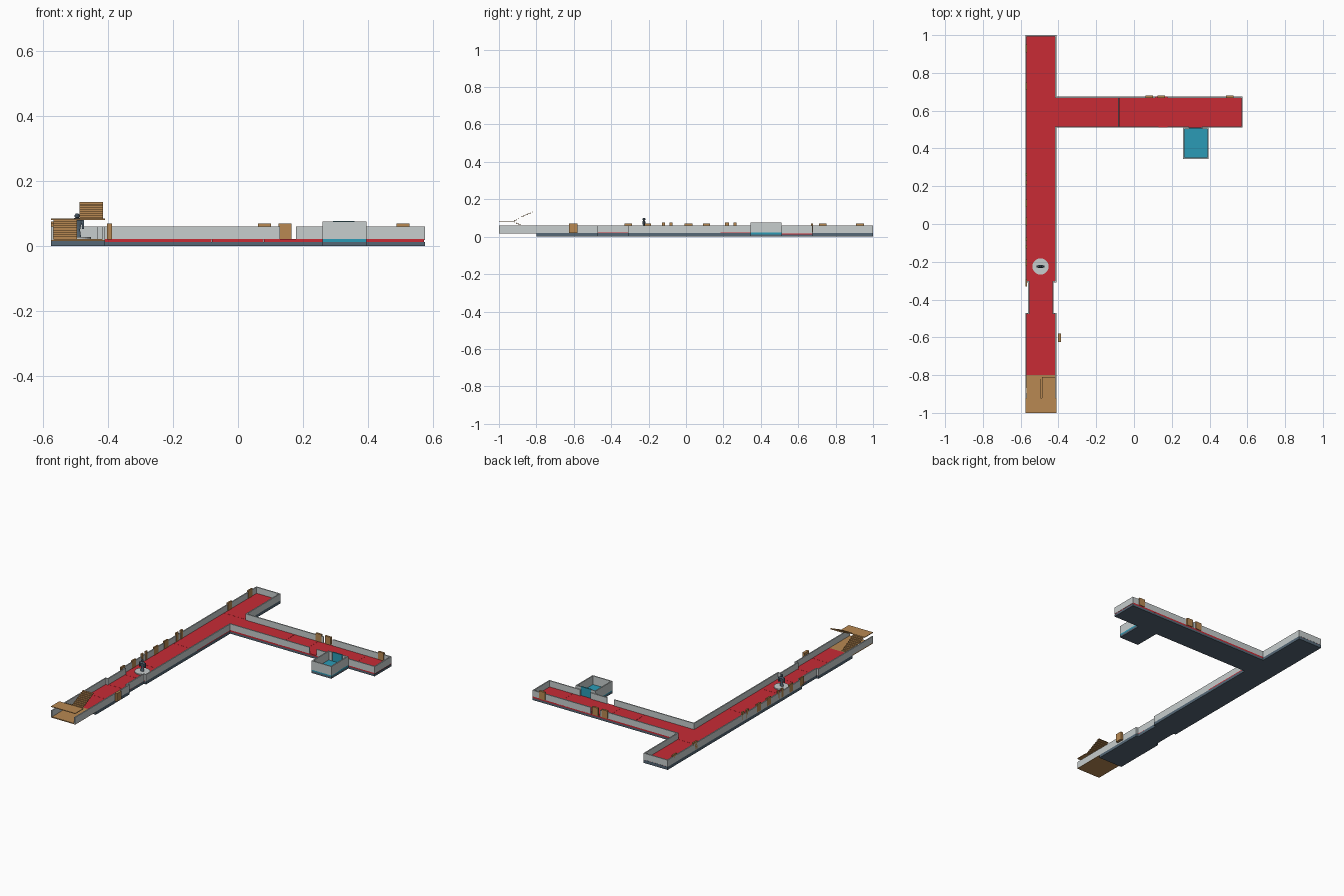
import bpy, bmesh, math
from mathutils import Vector

old = bpy.data.objects.get("Cube")
if old:
    bpy.data.objects.remove(old)


def material(name, rgb):
    m = bpy.data.materials.new(name)
    m.use_nodes = True
    m.diffuse_color = (*rgb, 1)
    m.node_tree.nodes["Principled BSDF"].inputs["Base Color"].default_value = (*rgb, 1)
    return m


RED = material("red carpet", (0.58, 0.024, 0.036))
GREY = material("pale grey wall", (0.57, 0.61, 0.61))
SLATE = material("slate", (0.09, 0.135, 0.18))
WOOD = material("wood", (0.48, 0.25, 0.085))
TEAL = material("teal", (0.024, 0.33, 0.47))


def finish(name, bm, mat):
    mesh = bpy.data.meshes.new(name)
    bm.to_mesh(mesh)
    bm.free()
    mesh.materials.append(mat)
    ob = bpy.data.objects.new(name, mesh)
    bpy.context.collection.objects.link(ob)
    return ob


def add_box(bm, x, y, z):
    verts = bmesh.ops.create_cube(bm, size=1)["verts"]
    for v in verts:
        v.co = Vector([(a + b) / 2 + c * (b - a) for (a, b), c in zip((x, y, z), v.co)])


def box(name, x, y, z, mat):
    bm = bmesh.new()
    add_box(bm, x, y, z)
    return finish(name, bm, mat)


T = 0.007                     # wall thickness
BASE, FLOOR, TOP = 0.013, 0.022, 0.06
L, R = -0.575, -0.41          # main hall sides
F, B = 0.51, 0.675            # side hall front and back
END = 0.575                   # side hall end
N1, N2 = -0.47, -0.31         # narrow passage
NL, NR = -0.56, -0.425


def wall_x(name, y, runs, top=TOP, low=FLOOR - 0.002):
    """Walls along x, occupying y to y + T."""
    bm = bmesh.new()
    for run in runs:
        add_box(bm, run, (y, y + T), (low, top))
    finish(name, bm, GREY)


def wall_y(name, x, runs, top=TOP, low=FLOOR - 0.004):
    """Walls along y, occupying x to x + T."""
    bm = bmesh.new()
    for run in runs:
        add_box(bm, (x, x + T), run, (low, top))
    finish(name, bm, GREY)


# Foundations
for name, x, y in (("main_base_front", (L, R), (-0.8, N1)),
                   ("main_base_narrow", (NL, NR), (N1, N2)),
                   ("main_base_back", (L, R), (N2, 1))):
    box(name, x, y, (0, 0.019), SLATE)
box("side_base", (R, END), (F, B), (0, BASE), SLATE)
box("room_base", (0.26, 0.395), (0.345, F), (0, BASE), SLATE)

# Carpet sections
cuts = [-0.8, -0.635, N1, N2, -0.14, 0.185, B, 1]
for i, (a, b) in enumerate(zip(cuts, cuts[1:])):
    x = (NL, NR) if a == N1 else (L + T, R - T)
    if a == 0.185:
        x = (L + T, R)
    box(f"main_carpet_{i}", x, (a, b - 0.001), (0.017, FLOOR), RED)
cuts = [R, -0.08, 0.08, 0.41, END - 0.001]
for i, (a, b) in enumerate(zip(cuts, cuts[1:])):
    box(f"side_carpet_{i}", (a, b - 0.001), (F, B), (BASE, FLOOR), RED)

# Main hall walls
wall_y("main_wall_west", L, [(-1, N1), (N2, 1)])
wall_y("main_wall_east", R - T, [(-1, N1), (N2, F + T), (B - T, 1)])
wall_y("narrow_wall_west", NL, [(N1, N2)])
wall_y("narrow_wall_east", NR - T, [(N1, N2)])
wall_x("main_wall_back", 1 - T, [(L, R)])
for y in (N1 - T, N2):
    wall_x("narrow_return", y, [(L, NL + T), (NR - T, R)])

# Side hall walls, with openings
wall_x("side_wall_front", F, [(R, 0.13), (0.178, 0.29), (0.36, END)])
wall_x("side_wall_back", B - T, [(R, 0.115), (0.178, END)])
wall_y("side_wall_end", END - T, [(F, B)])

# Small teal room
box("room_floor", (0.26, 0.395), (0.345, F), (BASE, FLOOR), TEAL)
wall_x("room_wall_front", 0.345, [(0.26, 0.395)], 0.075)
for x in (0.26, 0.395 - T):
    wall_y("room_wall_side", x, [(0.345, F)], 0.075)
wall_x("room_wall_back", F - T, [(0.26, 0.29), (0.36, 0.395)], 0.075)
box("room_door", (0.292, 0.358), (F - 0.008, F), (FLOOR, 0.077), TEAL)

# Wooden doors
for y, w in ((-0.31, 0.04), (-0.205, 0.035), (-0.12, 0.018), (-0.08, 0.018),
             (0.013, 0.042), (0.11, 0.038), (0.22, 0.022), (0.262, 0.018),
             (0.73, 0.04), (0.93, 0.042)):
    top = 0.076 if w < 0.03 else 0.07
    box("west_door", (L, L + 0.009), (y - w / 2, y + w / 2), (FLOOR, top), WOOD)
for x in (0.081, 0.145, 0.507):
    box("back_door", (x - 0.02, x + 0.02), (B - 0.008, B + 0.004), (FLOOR, 0.07), WOOD)
box("east_door", (-0.403, -0.387), (-0.625, -0.58), (0.02, 0.07), WOOD)

# Wooden stairwell
box("stair_floor", (L, R), (-1, -0.8), (0.016, FLOOR), WOOD)
box("stair_landing", (L, R), (-1, -0.92), (0.081, 0.085), WOOD)


def flight(name, x, z0, z1, steps=9):
    """Thin folded steps from the landing to the back."""
    bm = bmesh.new()
    d, r = 0.11 / steps, (z1 - z0) / steps
    for i in range(steps):
        y, z = -0.92 + d * i, z0 + r * (i + 1)
        add_box(bm, x, (y, y + d), (z - 0.002, z))
        add_box(bm, x, (y, y + 0.002), (min(z, z - r) - 0.002, max(z, z - r)))
    finish(name, bm, WOOD)


flight("lower_flight", (-0.568, -0.495), 0.084, 0.024)
flight("upper_flight", (-0.488, -0.415), 0.084, 0.136)


# Statue on a round plinth
def lathe(name, profile, mat, sx=1.0, sy=1.0, sides=24):
    bm = bmesh.new()
    rings = [[bm.verts.new((-0.495 + r * sx * math.cos(math.tau * i / sides),
                            -0.225 + r * sy * math.sin(math.tau * i / sides), z))
              for i in range(sides)] for r, z in profile]
    for a, b in zip(rings, rings[1:]):
        for i in range(sides):
            j = (i + 1) % sides
            bm.faces.new((a[i], a[j], b[j], b[i]))
    bm.faces.new(rings[0][::-1])
    bm.faces.new(rings[-1])
    return finish(name, bm, mat)


lathe("statue_plinth", [(0.043, 0.02), (0.043, 0.028)], GREY, sides=32)
lathe("statue_body", [(0.012, 0.028), (0.009, 0.05), (0.011, 0.06), (0.02, 0.078),
                      (0.014, 0.084), (0.005, 0.087)], SLATE, 1, 0.45, 12)
lathe("statue_head", [(0.003, 0.085), (0.0075, 0.09), (0.0075, 0.096), (0.003, 0.101)],
      SLATE, sides=12)
for s in (-1, 1):
    x = -0.495 + s * 0.018
    box("statue_arm", (x - 0.003, x + 0.003), (-0.229, -0.221), (0.052, 0.08), SLATE)
